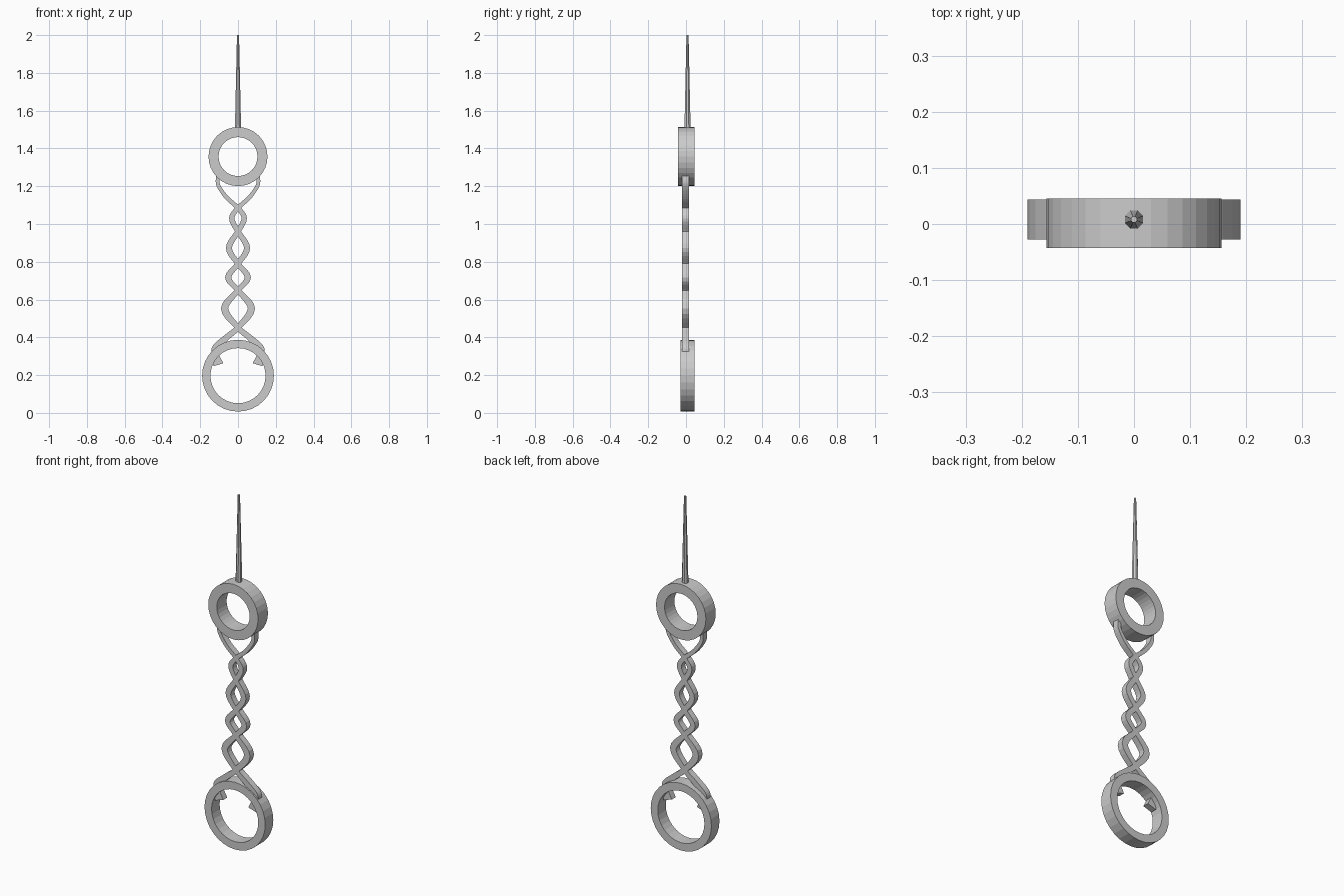
import bpy, bmesh
from math import sin, cos, pi
from mathutils import Vector

if "Cube" in bpy.data.objects:
    bpy.data.objects.remove(bpy.data.objects["Cube"])


def finish(name, bm):
    bmesh.ops.recalc_face_normals(bm, faces=bm.faces)
    me = bpy.data.meshes.new(name)
    bm.to_mesh(me)
    bm.free()
    ob = bpy.data.objects.new(name, me)
    bpy.context.collection.objects.link(ob)
    return ob


def loft(bm, sections, closed=False):
    """Skin a list of equal-length vertex loops."""
    loops = [[bm.verts.new(p) for p in s] for s in sections]
    n = len(loops[0])
    pairs = list(zip(loops, loops[1:]))
    if closed:
        pairs.append((loops[-1], loops[0]))
    else:
        bm.faces.new(loops[0])
        bm.faces.new(loops[-1])
    for a, b in pairs:
        for i in range(n):
            j = (i + 1) % n
            bm.faces.new((a[i], a[j], b[j], b[i]))


def ring(name, z, outer, inner, y0, y1, sides=32):
    bm = bmesh.new()
    sections = []
    for k in range(sides):
        a = 2 * pi * k / sides
        sections.append([(r * cos(a), y, z + r * sin(a))
                         for r, y in ((outer, y0), (outer, y1), (inner, y1), (inner, y0))])
    loft(bm, sections, closed=True)
    return finish(name, bm)


# Two flat rings
ring("lower_ring", 0.197, 0.19, 0.146, -0.028, 0.044)
ring("upper_ring", 1.357, 0.156, 0.103, -0.043, 0.045)

# Tapered octagonal spike
bm = bmesh.new()
loft(bm, [[(r * cos(pi / 8 + k * pi / 4), 0.008 + r * sin(pi / 8 + k * pi / 4), z)
           for k in range(8)] for z, r in ((1.49, 0.018), (1.62, 0.015), (2.0, 0.006))])
finish("spike", bm)

# Twisted strand: x, z, half width
path = [(0.107, 1.255, .010), (0.104, 1.205, .010), (0.060, 1.14, .011), (0.0, 1.085, .012),
        (-0.033, 1.03, .014), (0.0, 0.96, .014),
        (0.048, 0.873, .016), (0.0, 0.79, .014),
        (-0.052, 0.717, .016), (0.0, 0.648, .014),
        (0.071, 0.553, .019), (0.0, 0.452, .015),
        (-0.06, 0.40, .016), (-0.115, 0.35, .018), (-0.122, 0.315, .018), (-0.104, 0.255, .027)]


def smooth(points, steps=5):
    """Catmull-Rom interpolation through the points."""
    p = [Vector(q) for q in points]
    p = [2 * p[0] - p[1]] + p + [2 * p[-1] - p[-2]]
    out = []
    for i in range(1, len(p) - 2):
        a, b, c, d = p[i - 1:i + 3]
        for s in range(steps):
            t = s / steps
            out.append(0.5 * (2 * b + (c - a) * t + (2 * a - 5 * b + 4 * c - d) * t * t
                              + (3 * b - a - 3 * c + d) * t ** 3))
    return out + [p[-2]]


def strand(name, side):
    pts = smooth(path)
    sections = []
    for i, q in enumerate(pts):
        d = pts[min(i + 1, len(pts) - 1)] - pts[max(i - 1, 0)]
        t = Vector((d.x, d.y)).normalized()
        nx, nz = -t.y * q.z, t.x * q.z
        sections.append([(side * (q.x + s * nx), y, q.y + s * nz)
                         for s, y in ((-1, -0.02), (1, -0.02), (1, 0.015), (-1, 0.015))])
    bm = bmesh.new()
    loft(bm, sections)
    finish(name, bm)


strand("strand_right", 1)
strand("strand_left", -1)
